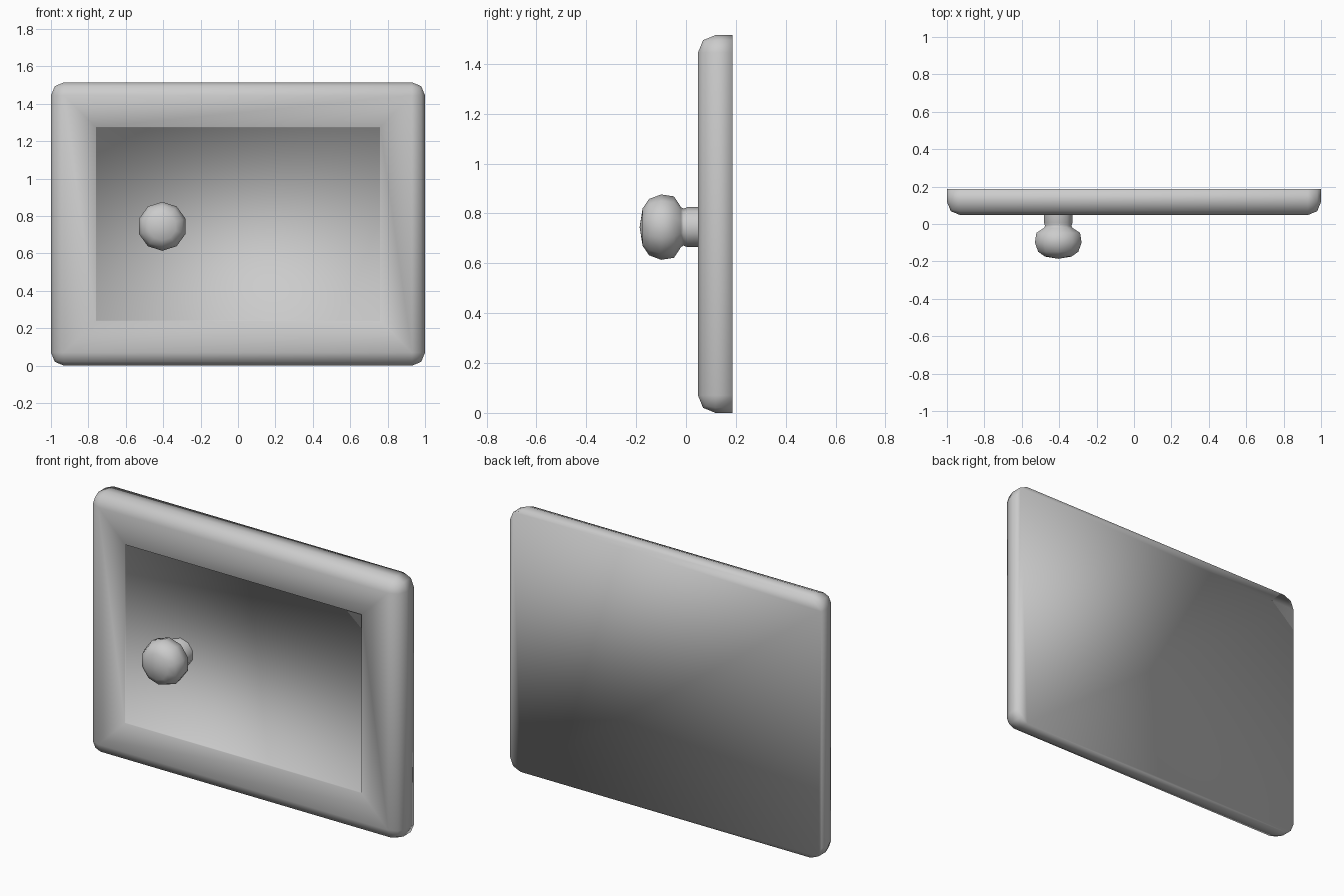
import bpy, bmesh, math
from mathutils import Matrix, Vector

if "Cube" in bpy.data.objects:
    bpy.data.objects.remove(bpy.data.objects["Cube"], do_unlink=True)

# Single grey material
grey = bpy.data.materials.new("plain grey")
grey.use_nodes = True
colour = (0.6, 0.6, 0.6, 1)
grey.diffuse_color = colour
grey.node_tree.nodes["Principled BSDF"].inputs["Base Color"].default_value = colour

WIDTH, HEIGHT = 2.0, 1.515
FRONT, BACK = 0.048, 0.186


def finish(name, bm):
    bmesh.ops.recalc_face_normals(bm, faces=bm.faces[:])
    for face in bm.faces:
        face.smooth = True
    mesh = bpy.data.meshes.new(name)
    bm.to_mesh(mesh)
    bm.free()
    mesh.materials.append(grey)
    obj = bpy.data.objects.new(name, mesh)
    bpy.context.collection.objects.link(obj)
    return obj


# Door slab: rounded everywhere except around the flat back
bm = bmesh.new()
bmesh.ops.create_cube(bm, size=1)
bmesh.ops.scale(bm, vec=(WIDTH, BACK - FRONT, HEIGHT), verts=bm.verts[:])
bmesh.ops.translate(bm, vec=(0, (FRONT + BACK) / 2, HEIGHT / 2), verts=bm.verts[:])
rounded = [e for e in bm.edges if any(v.co.y < 0.1 for v in e.verts)]
bmesh.ops.bevel(bm, geom=rounded, offset=0.07, offset_type='OFFSET',
                segments=2, profile=0.5, affect='EDGES')

# Shallow sunken panel in the front
bm.normal_update()
panel = max((f for f in bm.faces if f.normal.y < -0.9), key=lambda f: f.calc_area())
bmesh.ops.inset_region(bm, faces=[panel], thickness=0.24)
bmesh.ops.inset_region(bm, faces=[panel], thickness=0.001, depth=-0.006)
finish("door_slab", bm)

# Knob and stem: one ten-sided turned profile of (radius, y)
profile = [(0, -0.186), (0.075, -0.174), (0.113, -0.148), (0.131, -0.1),
           (0.123, -0.048), (0.08, -0.02), (0.074, -0.01), (0.08, 0.005), (0.08, 0.07)]
bm = bmesh.new()
verts = [bm.verts.new((0, y, r)) for r, y in profile]
edges = [bm.edges.new(pair) for pair in zip(verts, verts[1:])]
bmesh.ops.spin(bm, geom=verts + edges, cent=(0, 0, 0), axis=(0, 1, 0),
               angle=math.tau, steps=10)
bmesh.ops.remove_doubles(bm, verts=bm.verts[:], dist=0.0005)
bmesh.ops.translate(bm, vec=(-0.405, 0, 0.745), verts=bm.verts[:])
finish("door_knob", bm)
